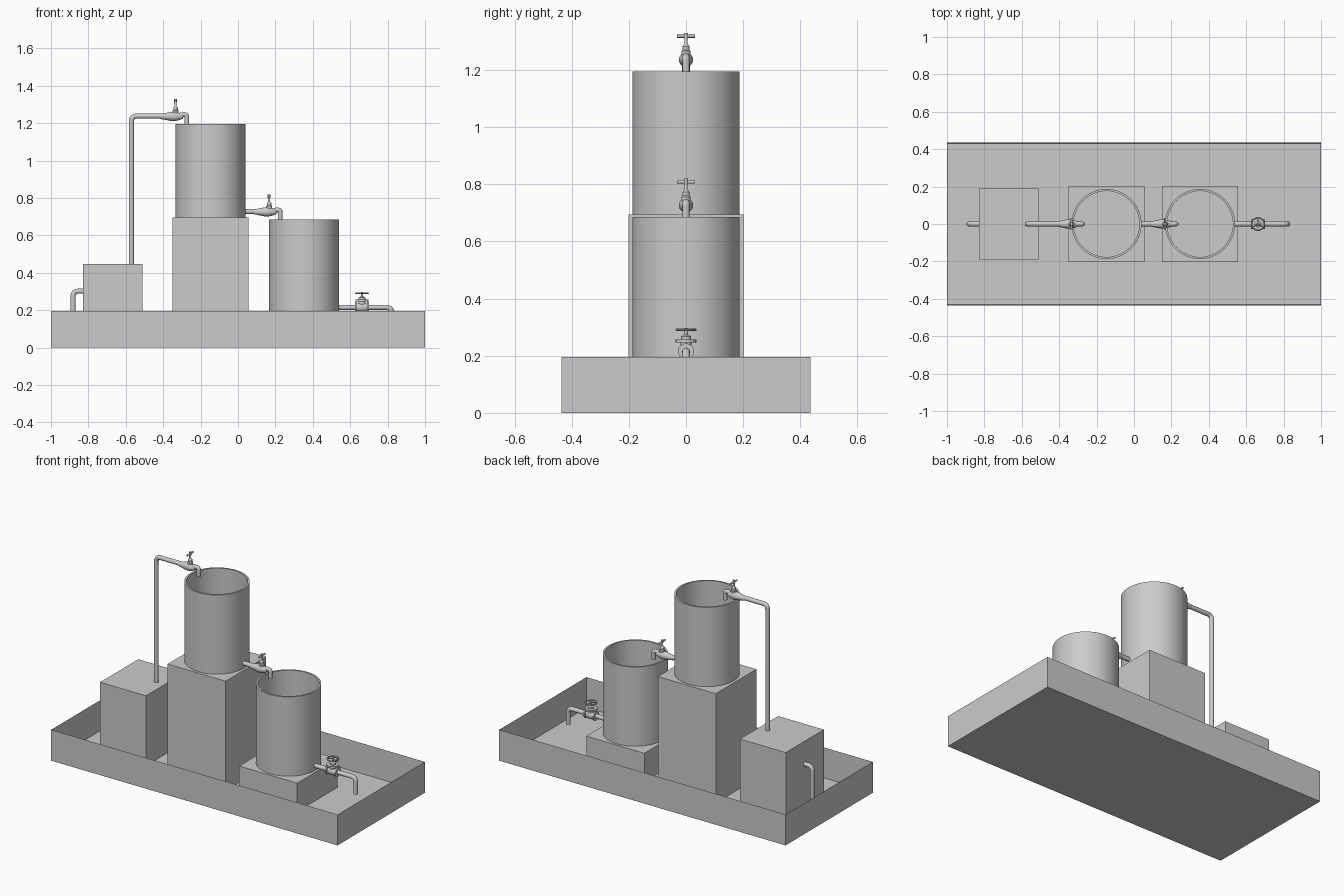
import bpy, bmesh, math
from mathutils import Vector, Matrix

cube = bpy.data.objects.get("Cube")
if cube:
    bpy.data.objects.remove(cube, do_unlink=True)

GREY = (0.6, 0.6, 0.6, 1)
mat = bpy.data.materials.new("plain grey")
mat.use_nodes = True
mat.diffuse_color = GREY
mat.node_tree.nodes["Principled BSDF"].inputs["Base Color"].default_value = GREY


def add_mesh(name, mesh, smooth=True):
    mesh.name = name
    mesh.materials.clear()
    mesh.materials.append(mat)
    if smooth:
        mesh.shade_smooth()
        mesh.set_sharp_from_angle(angle=math.radians(35))
    obj = bpy.data.objects.new(name, mesh)
    bpy.context.collection.objects.link(obj)
    return obj


def add_bmesh(name, bm, smooth=True):
    bmesh.ops.recalc_face_normals(bm, faces=bm.faces)
    mesh = bpy.data.meshes.new(name)
    bm.to_mesh(mesh)
    bm.free()
    return add_mesh(name, mesh, smooth)


def box_bmesh(x0, x1, depth, z0, z1):
    bm = bmesh.new()
    bmesh.ops.create_cube(bm, size=1)
    bmesh.ops.scale(bm, vec=(x1 - x0, depth, z1 - z0), verts=bm.verts)
    bmesh.ops.translate(bm, vec=((x0 + x1) / 2, 0, (z0 + z1) / 2), verts=bm.verts)
    return bm


def lathe(name, profile, origin, along_x=False, steps=24):
    """Spin (radius, height) points about z, or about x when along_x is set."""
    bm = bmesh.new()
    verts = [bm.verts.new((r, 0, h)) for r, h in profile]
    edges = [bm.edges.new(pair) for pair in zip(verts, verts[1:])]
    bmesh.ops.spin(bm, geom=verts + edges, cent=(0, 0, 0), axis=(0, 0, 1),
                   angle=math.tau, steps=steps)
    bmesh.ops.remove_doubles(bm, verts=bm.verts, dist=0.0001)
    if along_x:
        bm.transform(Matrix.Rotation(math.pi / 2, 4, "Y"))
    bm.transform(Matrix.Translation(origin))
    return add_bmesh(name, bm)


def disc(name, radius, thick, origin, along_x=False):
    h = thick / 2
    return lathe(name, [(0, -h), (radius, -h), (radius, h), (0, h)], origin, along_x)


def pipe(name, points, radius=0.0135, bend=0.03):
    """Round tube through the points, with rounded corners."""
    pts = [Vector(p) for p in points]
    path = [pts[0]]
    for a, b, c in zip(pts, pts[1:], pts[2:]):
        start = b + (a - b).normalized() * bend
        end = b + (c - b).normalized() * bend
        for i in range(9):
            t = i / 8
            path.append(start * (1 - t) ** 2 + b * (2 * t * (1 - t)) + end * t ** 2)
    path.append(pts[-1])
    curve = bpy.data.curves.new(name, "CURVE")
    curve.dimensions = "3D"
    curve.bevel_depth = radius
    curve.bevel_resolution = 4
    curve.use_fill_caps = True
    spline = curve.splines.new("POLY")
    spline.points.add(len(path) - 1)
    for point, co in zip(spline.points, path):
        point.co = (*co, 1)
    temp = bpy.data.objects.new(name + "_path", curve)
    mesh = bpy.data.meshes.new_from_object(temp)
    bpy.data.objects.remove(temp)
    bpy.data.curves.remove(curve)
    return add_mesh(name, mesh)


# Open tray with thin walls
bm = box_bmesh(-1, 1, 0.87, 0, 0.195)
top = max(bm.faces, key=lambda f: f.calc_center_median().z)
bmesh.ops.inset_region(bm, faces=[top], thickness=0.005)
for v in top.verts:
    v.co.z = 0.005
add_bmesh("tray", bm, smooth=False)

# Square blocks
for name, x0, x1, depth, z1 in (
    ("pump_box", -0.83, -0.51, 0.38, 0.447),
    ("tall_pedestal", -0.35, 0.055, 0.404, 0.695),
    ("low_pedestal", 0.15, 0.555, 0.404, 0.185),
):
    add_bmesh(name, box_bmesh(x0, x1, depth, 0.003, z1), smooth=False)

# Open cylindrical tanks
R, H, WALL = 0.187, 0.5, 0.011
tank = [(0, 0), (R, 0), (R, H), (R - WALL, H), (R - WALL, WALL), (0, WALL)]
lathe("upper_tank", tank, (-0.147, 0, 0.695), steps=64)
lathe("lower_tank", tank, (0.353, 0, 0.185), steps=64)


# Taps: swollen body, bent spout, bonnet and T handle
def tap(prefix, x, z):
    lathe(prefix + "_body", [(0, -0.08), (0.0135, -0.08), (0.017, -0.06), (0.024, -0.025),
                             (0.025, -0.005), (0.021, 0.015), (0.012, 0.04), (0, 0.04)],
          (x, 0, z - 0.002), along_x=True)
    pipe(prefix + "_spout", [(x, 0, z - 0.008), (x + 0.03, 0, z + 0.008),
                             (x + 0.06, 0, z + 0.008), (x + 0.06, 0, z - 0.046)],
         radius=0.0125, bend=0.014)
    lathe(prefix + "_stem", [(0, 0), (0.016, 0), (0.016, 0.028), (0.012, 0.032),
                             (0.012, 0.045), (0.006, 0.053), (0.005, 0.08), (0, 0.08)],
          (x, 0, z))
    pipe(prefix + "_handle", [(x, -0.031, z + 0.08), (x, 0.031, z + 0.08)], radius=0.0055)
    disc(prefix + "_handle_hub", 0.007, 0.02, (x, 0, z + 0.082))


tap("upper_tap", -0.334, 1.238)
tap("middle_tap", 0.166, 0.728)

# Pipe runs
pipe("inlet_pipe", [(-0.882, 0, 0.004), (-0.882, 0, 0.302), (-0.82, 0, 0.302)])
pipe("riser_pipe", [(-0.57, 0, 0.44), (-0.57, 0, 1.238), (-0.4, 0, 1.238)])
pipe("middle_pipe", [(0.035, 0, 0.728), (0.1, 0, 0.728)])
PZ, VX = 0.215, 0.663
pipe("outlet_pipe", [(0.535, 0, PZ), (0.822, 0, PZ), (0.822, 0, 0.113)])

# Wheel valve on the outlet
lathe("valve_body", [(0, -0.03), (0.018, -0.03), (0.025, -0.012), (0.025, 0.012),
                     (0.018, 0.03), (0, 0.03)], (VX, 0, PZ), along_x=True)
for side, name in ((-1, "inner"), (1, "outer")):
    disc(name + "_valve_flange", 0.028, 0.009, (VX + side * 0.032, 0, PZ), along_x=True)
disc("valve_neck", 0.02, 0.035, (VX, 0, PZ + 0.018))
disc("valve_bonnet_flange", 0.036, 0.011, (VX, 0, 0.252))
lathe("valve_stem", [(0, 0), (0.018, 0), (0.018, 0.012), (0.007, 0.018),
                     (0.005, 0.042), (0, 0.042)], (VX, 0, 0.255))
ring = [(0.033 + 0.004 * math.cos(i * math.tau / 8), 0.004 * math.sin(i * math.tau / 8))
        for i in range(9)]
lathe("hand_wheel", ring, (VX, 0, 0.291))
for i in range(3):
    a = math.pi / 2 + i * math.tau / 3
    pipe("wheel_spoke", [(VX, 0, 0.291),
                         (VX + 0.033 * math.cos(a), 0.033 * math.sin(a), 0.291)], radius=0.003)
